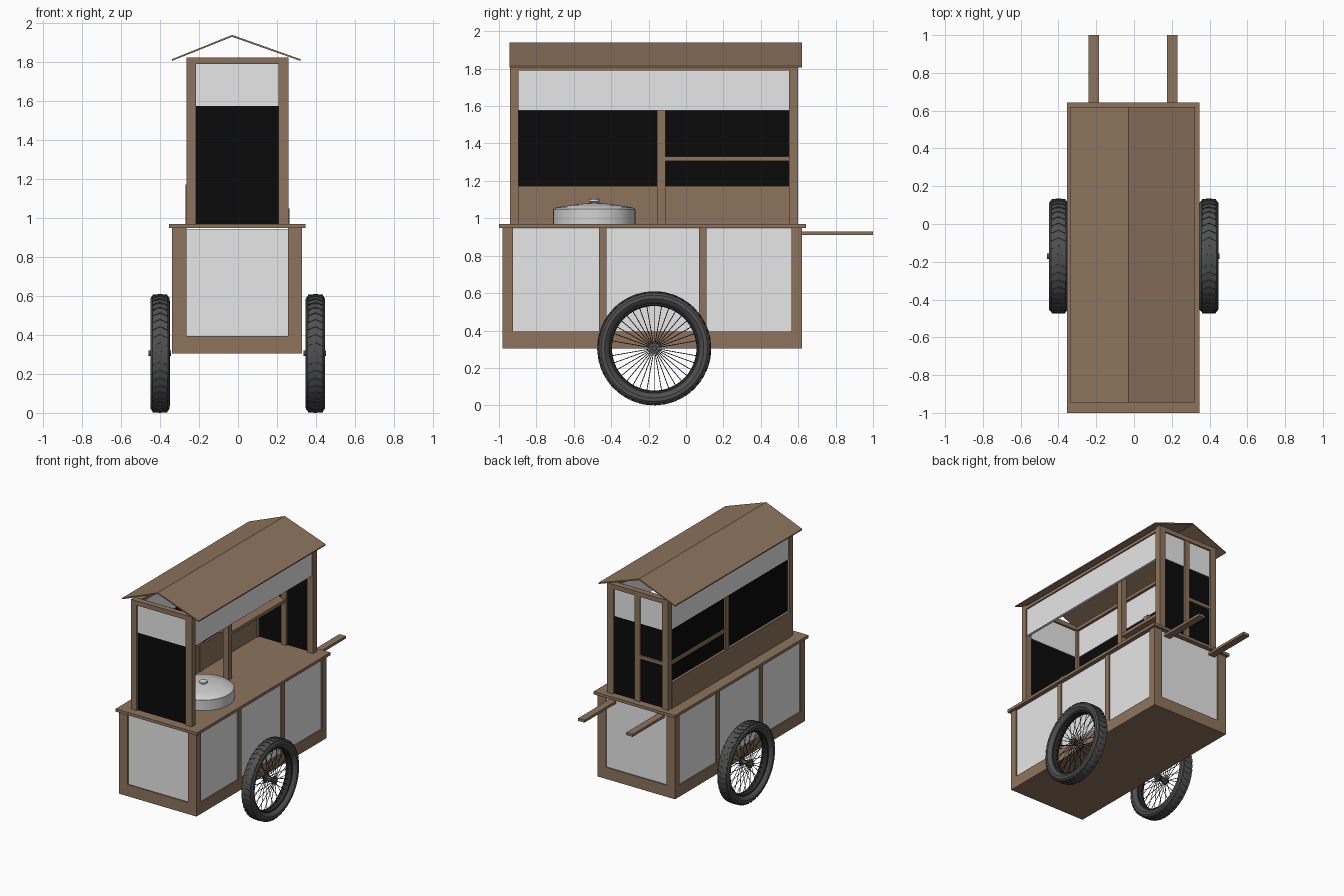
import bpy, bmesh, math
from mathutils import Matrix, Vector

cube = bpy.data.objects.get("Cube")
if cube:
    bpy.data.objects.remove(cube, do_unlink=True)


def material(name, rgb, rough=0.6):
    m = bpy.data.materials.new(name)
    m.use_nodes = True
    m.diffuse_color = (*rgb, 1)
    b = m.node_tree.nodes["Principled BSDF"]
    b.inputs["Base Color"].default_value = (*rgb, 1)
    b.inputs["Roughness"].default_value = rough
    return m


WOOD = material("brown wood", (0.27, 0.175, 0.11))
WHITE = material("white panel", (0.8, 0.8, 0.8))
GLASS = material("black glass", (0.003, 0.003, 0.003))
RUBBER = material("grey rubber", (0.08, 0.08, 0.08))
DARK = material("dark steel", (0.025, 0.025, 0.025))
METAL = material("pale metal", (0.65, 0.65, 0.65))


def finish(name, bm, mat, smooth=False):
    bmesh.ops.recalc_face_normals(bm, faces=bm.faces)
    me = bpy.data.meshes.new(name)
    bm.to_mesh(me)
    bm.free()
    ob = bpy.data.objects.new(name, me)
    bpy.context.collection.objects.link(ob)
    me.materials.append(mat)
    if smooth:
        bpy.ops.object.select_all(action="DESELECT")
        ob.select_set(True)
        bpy.context.view_layer.objects.active = ob
        bpy.ops.object.shade_smooth_by_angle(angle=math.radians(35))
    return ob


def box(name, mat, x, y, z):
    """Box given by its (low, high) range on each axis."""
    bm = bmesh.new()
    bmesh.ops.create_cube(bm, size=1)
    for v in bm.verts:
        for i, (lo, hi) in enumerate((x, y, z)):
            v.co[i] = lo if v.co[i] < 0 else hi
    return finish(name, bm, mat)


def lathe(name, mat, profile, axis, centre, steps, closed=False):
    """Revolve (radius, height) points about the x or z axis."""
    bm = bmesh.new()
    pts = profile + profile[:1] if closed else profile
    vs = [bm.verts.new((r, 0, h)) for r, h in pts]
    es = [bm.edges.new(p) for p in zip(vs, vs[1:])]
    bmesh.ops.spin(bm, geom=vs + es, cent=(0, 0, 0), axis=(0, 0, 1),
                   angle=math.tau, steps=steps)
    bmesh.ops.remove_doubles(bm, verts=bm.verts, dist=1e-5)
    turn = Matrix.Rotation(math.pi / 2, 4, "Y") if axis == "X" else Matrix()
    bm.transform(Matrix.Translation(centre) @ turn)
    return finish(name, bm, mat, True)


# Lower cabinet: white core, wooden base, corner posts and side battens
BX, BY, BZ = (-0.34, 0.328), (-0.98, 0.62), (0.305, 0.95)
box("lower_panels", WHITE, (-0.33, 0.318), (-0.97, 0.61), (0.35, 0.945))
box("lower_base", WOOD, BX, BY, (0.305, 0.395))
for side, x in (("right", (-0.34, -0.265)), ("left", (0.257, 0.328))):
    for end, y in (("front", (-0.98, -0.925)), ("back", (0.565, 0.62))):
        box(f"lower_post_{end}_{side}", WOOD, x, y, BZ)
for side, x in (("right", (-0.34, -0.32)), ("left", (0.308, 0.328))):
    for end, y in (("front", (-0.465, -0.425)), ("back", (0.07, 0.11))):
        box(f"lower_batten_{end}_{side}", WOOD, x, y, BZ)
box("countertop", WOOD, (-0.355, 0.347), (-1.0, 0.642), (0.948, 0.97))

# Push handles
for side, x in (("right", (-0.24, -0.185)), ("left", (0.175, 0.23))):
    box(f"handle_{side}", WOOD, x, (0.5, 1.0), (0.91, 0.93))

# Upper cabinet frame
TOP, LIP = 1.79, 1.575
for side, x in (("right", (-0.265, -0.215)), ("left", (0.207, 0.26))):
    for end, y in (("front", (-0.94, -0.895)), ("back", (0.552, 0.6))):
        box(f"upper_post_{end}_{side}", WOOD, x, y, (0.97, 1.825))
    box(f"top_rail_{side}", WOOD, x, (-0.9, 0.56), (TOP, 1.815))
for end, y in (("front", (-0.94, -0.895)), ("back", (0.552, 0.6))):
    box(f"top_rail_{end}", WOOD, (-0.22, 0.21), y, (TOP, 1.825))
MID = (-0.155, -0.11)
box("side_mid_post", WOOD, (-0.262, -0.22), MID, (0.97, LIP))
box("inner_post", WOOD, (-0.02, 0.025), MID, (0.97, 1.81))
box("back_mid_post", WOOD, (-0.02, 0.025), (0.555, 0.597), (0.97, TOP))
box("side_low_panel", WOOD, (-0.27, -0.225), (-0.9, 0.555), (0.97, 1.172))
box("corner_shelf", WOOD, (-0.262, 0.02), (-0.12, 0.597), (1.305, 1.33))

# White bands under the roof on all four sides, dark glass on three
span_x, span_y = (-0.218, 0.21), (-0.898, 0.555)
box("band_front", WHITE, span_x, (-0.93, -0.91), (LIP, TOP))
box("band_back", WHITE, span_x, (0.567, 0.587), (LIP, TOP))
box("band_right", WHITE, (-0.255, -0.235), span_y, (LIP, TOP))
box("band_left", WHITE, (0.23, 0.25), span_y, (LIP, TOP))
box("glass_front", GLASS, span_x, (-0.925, -0.915), (0.97, LIP))
box("glass_back", GLASS, span_x, (0.572, 0.582), (0.97, LIP))
box("glass_right", GLASS, (-0.25, -0.24), span_y, (1.17, LIP))

# Thin gable roof, open at the ends
bm = bmesh.new()
ends = [(-0.34, 1.815), (-0.03, 1.94), (0.322, 1.815),
        (0.322, 1.806), (-0.03, 1.93), (-0.34, 1.806)]
ring = [bm.verts.new((x, -0.945, z)) for x, z in ends]
face = bm.faces.new(ring)
ext = bmesh.ops.extrude_face_region(bm, geom=[face])["geom"]
bmesh.ops.translate(bm, vec=(0, 1.565, 0),
                    verts=[g for g in ext if isinstance(g, bmesh.types.BMVert)])
finish("roof", bm, WOOD)

# Cooking pot with lid and knob
POT = (0.045, -0.49, 0.97)
lathe("pot", METAL, [(0, 0), (0.22, 0), (0.22, 0.08), (0, 0.08)], "Z", POT, 40)
lathe("pot_lid", METAL, [(0.215, 0.08), (0.205, 0.088), (0.13, 0.1), (0.05, 0.11),
                         (0, 0.112)], "Z", POT, 40)
lathe("pot_knob", METAL, [(0.014, 0.108), (0.03, 0.12), (0.028, 0.13),
                          (0.016, 0.137), (0, 0.139)], "Z", POT, 20)


def rod(bm, a, b, r):
    d = b - a
    mat = Matrix.Translation((a + b) / 2) @ d.to_track_quat("Z", "Y").to_matrix().to_4x4()
    bmesh.ops.create_cone(bm, segments=5, radius1=r, radius2=r, depth=d.length,
                          cap_ends=False, matrix=mat)


def lug(bm, angle, sx):
    """One half of a chevron tread block."""
    rows = []
    for w, lead in ((0.0, 0.0), (0.038, 0.06)):
        for r in (0.293, 0.305 - w * 0.07):
            for da in (0, 0.1):
                a = angle + lead + da
                rows.append(bm.verts.new((sx * w, r * math.cos(a), r * math.sin(a))))
    for quad in ((0, 1, 3, 2), (4, 5, 7, 6), (0, 1, 5, 4),
                 (2, 3, 7, 6), (0, 2, 6, 4), (1, 3, 7, 5)):
        bm.faces.new([rows[i] for i in quad])


# Spoked wheels with chevron tyres
for side, cx in (("right", -0.4), ("left", 0.397)):
    c = Vector((cx, -0.17, 0.305))
    half = [(0.238, 0.022), (0.246, 0.038), (0.265, 0.05),
            (0.284, 0.049), (0.295, 0.04), (0.3, 0.02)]
    lathe(f"tyre_{side}", RUBBER, half + [(r, -h) for r, h in reversed(half)],
          "X", c, 64, True)
    lathe(f"rim_{side}", DARK, [(0.24, 0.026), (0.23, 0.024), (0.226, 0.01),
                                (0.226, -0.01), (0.23, -0.024), (0.24, -0.026)],
          "X", c, 64, True)
    lathe(f"hub_{side}", RUBBER, [(0, 0.055), (0.014, 0.055), (0.014, 0.042), (0.03, 0.042),
                                  (0.03, 0.03), (0.018, 0.026), (0.018, -0.026), (0.03, -0.03),
                                  (0.03, -0.042), (0.014, -0.042), (0.014, -0.06), (0, -0.06)],
          "X", c, 20)
    bm = bmesh.new()
    for i in range(36):
        a = math.tau * i / 36
        d = Vector((0, math.cos(a), math.sin(a)))
        off = Vector((0.036 if i % 2 else -0.036, 0, 0))
        rod(bm, c + d * 0.024 + off, c + d * 0.23, 0.0022)
    finish(f"spokes_{side}", bm, DARK)
    bm = bmesh.new()
    for i in range(44):
        for sx in (-1, 1):
            lug(bm, math.tau * i / 44, sx)
    bmesh.ops.translate(bm, vec=c, verts=bm.verts)
    finish(f"tread_{side}", bm, RUBBER)
